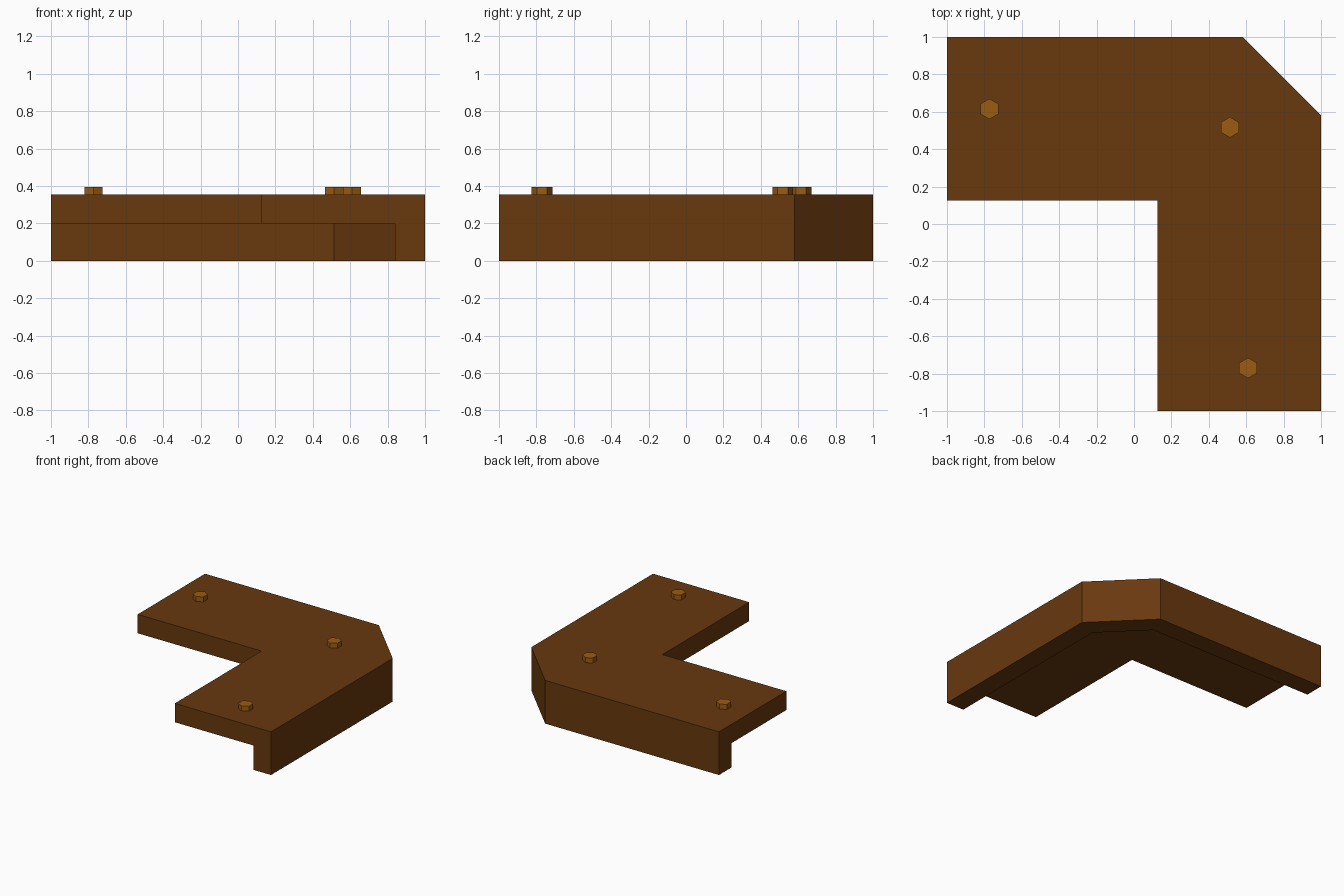
import bpy
import bmesh
import math

cube = bpy.data.objects.get("Cube")
if cube:
    bpy.data.objects.remove(cube, do_unlink=True)


def make_material(name, rgb):
    mat = bpy.data.materials.new(name)
    mat.use_nodes = True
    color = (*rgb, 1.0)
    mat.diffuse_color = color
    mat.node_tree.nodes["Principled BSDF"].inputs["Base Color"].default_value = color
    return mat


def add_object(name, bm, mat):
    bmesh.ops.recalc_face_normals(bm, faces=bm.faces[:])
    mesh = bpy.data.meshes.new(name)
    bm.to_mesh(mesh)
    bm.free()
    mesh.materials.append(mat)
    obj = bpy.data.objects.new(name, mesh)
    bpy.context.collection.objects.link(obj)
    return obj


brown = make_material("dark_brown", (0.138, 0.040, 0.0045))
amber = make_material("amber_brown", (0.33, 0.108, 0.006))

PLATE_BOTTOM, PLATE_TOP = 0.2, 0.355

# Paths along the bracket: left end, two chamfer corners, front end
outer = [(-1, 1), (0.58, 1), (1, 0.58), (1, -1)]
lip = [(-1, 0.84), (0.513, 0.84), (0.84, 0.513), (0.84, -1)]
inner = [(-1, 0.126), (0.126, 0.126), (0.126, 0.126), (0.126, -1)]

# L-shaped section swept around the corner: wide plate with an outer lip
section = [(outer, 0), (outer, PLATE_TOP), (inner, PLATE_TOP),
           (inner, PLATE_BOTTOM), (lip, PLATE_BOTTOM), (lip, 0)]
bm = bmesh.new()
rings = [[bm.verts.new((*path[i], z)) for path, z in section] for i in range(4)]
for a, b in zip(rings, rings[1:]):
    for j in range(len(section)):
        k = (j + 1) % len(section)
        bm.faces.new((a[j], a[k], b[k], b[j]))
bm.faces.new(rings[0])
bm.faces.new(rings[-1])
bmesh.ops.remove_doubles(bm, verts=bm.verts[:], dist=0.0001)
bmesh.ops.dissolve_limit(bm, angle_limit=math.radians(1),
                         verts=bm.verts[:], edges=bm.edges[:])
add_object("corner_bracket", bm, brown)

# Hexagonal bolt heads, points facing front and back
bolts = {"left_bolt": (0.61, -0.77), "corner_bolt": (0.513, 0.517),
         "right_bolt": (-0.773, 0.615)}
for name, (x, y) in bolts.items():
    bm = bmesh.new()
    bmesh.ops.create_cone(bm, cap_ends=True, segments=6, radius1=0.055,
                          radius2=0.055, depth=0.042)
    top = max(bm.verts, key=lambda v: v.co.y).co
    if abs(top.x) > 0.001:
        for v in bm.verts:
            v.co.x, v.co.y = -v.co.y, v.co.x
    obj = add_object(name, bm, amber)
    obj.location = (x, y, PLATE_TOP + 0.02)
